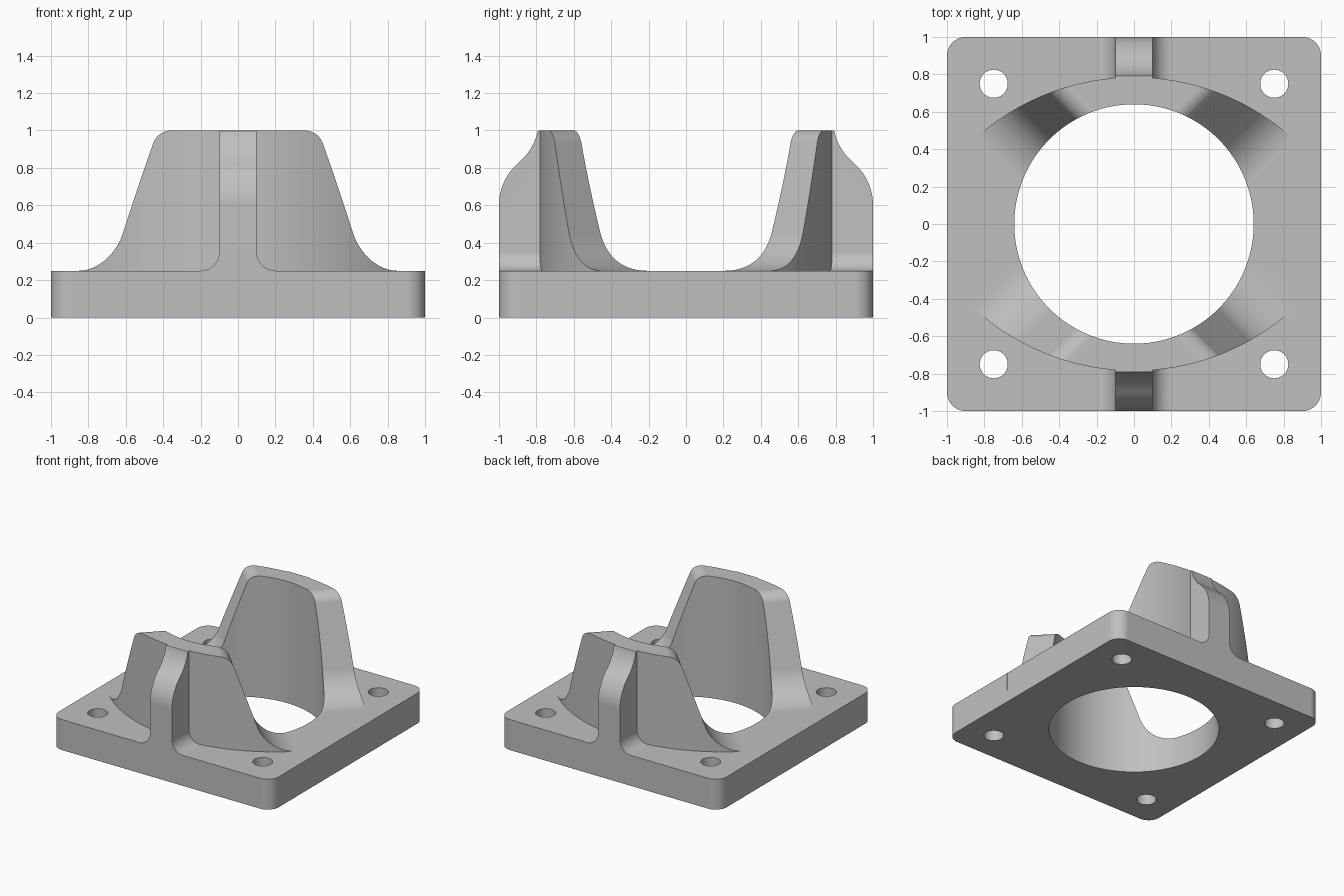
import bpy, bmesh
from math import pi, sin, cos, tan, radians, sqrt
from mathutils import Vector, Matrix

if "Cube" in bpy.data.objects:
    bpy.data.objects.remove(bpy.data.objects["Cube"])

X, Y, Z = Vector((1, 0, 0)), Vector((0, 1, 0)), Vector((0, 0, 1))

grey = bpy.data.materials.new("light grey")
grey.use_nodes = True
colour = (0.53, 0.53, 0.53, 1)
grey.diffuse_color = colour
grey.node_tree.nodes["Principled BSDF"].inputs["Base Color"].default_value = colour


def arc(cx, cy, r, start, end, n):
    """Points on an arc, angles in degrees."""
    steps = [radians(start + (end - start) * i / n) for i in range(n + 1)]
    return [(cx + r * cos(a), cy + r * sin(a)) for a in steps]


def rounded(corners, n=14):
    """Outline from (x, y, radius) corners, each rounded by its radius."""
    out = []
    for i, (x, y, r) in enumerate(corners):
        p = Vector((x, y))
        if not r:
            out.append(p)
            continue
        a = (Vector(corners[i - 1][:2]) - p).normalized()
        b = (Vector(corners[(i + 1) % len(corners)][:2]) - p).normalized()
        half = a.angle(b) / 2
        centre = p + (a + b).normalized() * r / sin(half)
        va = p + a * r / tan(half) - centre
        vb = p + b * r / tan(half) - centre
        turn = va.angle(vb)
        for k in range(n + 1):
            t = k / n
            out.append(centre + (va * sin((1 - t) * turn) + vb * sin(t * turn)) / sin(turn))
    return out


def prism(name, outline, u, v, start, end, spin=0):
    """Outline in the u, v plane, extruded between two 3D offsets."""
    bm = bmesh.new()
    face = bm.faces.new([bm.verts.new(u * p[0] + v * p[1] + start) for p in outline])
    bmesh.ops.remove_doubles(bm, verts=bm.verts[:], dist=1e-5)
    res = bmesh.ops.extrude_face_region(bm, geom=bm.faces[:])
    new = [g for g in res["geom"] if isinstance(g, bmesh.types.BMVert)]
    bmesh.ops.translate(bm, verts=new, vec=end - start)
    bmesh.ops.recalc_face_normals(bm, faces=bm.faces[:])
    bm.transform(Matrix.Rotation(spin, 4, 'Z'))
    mesh = bpy.data.meshes.new(name)
    bm.to_mesh(mesh)
    bm.free()
    mesh.materials.append(grey)
    ob = bpy.data.objects.new(name, mesh)
    bpy.context.collection.objects.link(ob)
    return ob


def combine(target, other, operation):
    """Apply a boolean and discard the other solid."""
    bpy.context.view_layer.objects.active = target
    mod = target.modifiers.new("boolean", 'BOOLEAN')
    mod.operation, mod.solver, mod.object = operation, 'EXACT', other
    bpy.ops.object.modifier_apply(modifier=mod.name)
    bpy.data.objects.remove(other)


def cylinder(name, x, y, r, z0, z1, n, spin=0):
    return prism(name, arc(x, y, r, 0, 360, n)[:-1], X, Y, Z * z0, Z * z1, spin)


# Square plate with rounded corners
plate = [(1, 1, .1), (-1, 1, .1), (-1, -1, .1), (1, -1, .1)]
body = prism("flanged_bearing_base", rounded(plate), X, Y, Z * 0, Z * .25)

# Sloping flank outline: rounded shoulder above, wide fillet at the foot
flank = rounded([(-1.5, .1, 0), (-1.5, 1, 0), (-.199, 1, .1), (.063, .25, .305),
                 (.5, .25, 0), (.5, .1, 0)], 20)
# Gusset outline from the side and its filleted section from the front
gusset_side = ([(.7, .1), (1, .1)] + arc(.7, .6, .3, 0, 50, 14)
               + arc(1.086, 1.06, .3, 230, 192, 10)[1:] + [(.785, 1), (.7, 1)])
gusset_section = rounded([(-.2, .1, 0), (-.2, .25, 0), (-.1, .25, .1), (-.1, 1.1, 0),
                          (.1, 1.1, 0), (.1, .25, .1), (.2, .25, 0), (.2, .1, 0)])

for side, spin in (("back", 0), ("front", pi)):
    # Curved wall, trimmed by a diagonal flank on each side
    wall = cylinder(side + "_wall", 0, -.48, 1.265, .1, 1, 240, spin)
    for s in (1, -1):
        across = Vector((s, -1, 0)) / sqrt(2)
        along = Vector((s, 1, 0)) / sqrt(2)
        trim = prism("flank", flank, across, Z, along * -3, along * 3, spin)
        combine(wall, trim, 'INTERSECT')
    # Gusset behind the wall
    gusset = prism(side + "_gusset", gusset_side, Y, Z, X * -.4, X * .4, spin)
    section = prism("section", gusset_section, X, Z, Y * .5, Y * 1.2, spin)
    combine(gusset, section, 'INTERSECT')
    combine(wall, gusset, 'UNION')
    combine(body, wall, 'UNION')

# Central bore and four bolt holes
combine(body, cylinder("bore", 0, 0, .64, -.5, 1.5, 128), 'DIFFERENCE')
for x in (-.75, .75):
    for y in (-.75, .75):
        combine(body, cylinder("bolt_hole", x, y, .075, -.5, .5, 40), 'DIFFERENCE')

# Smooth curved faces, crisp edges
bpy.ops.object.select_all(action='DESELECT')
body.select_set(True)
bpy.context.view_layer.objects.active = body
bpy.ops.object.shade_smooth_by_angle(angle=radians(25))
normals = body.modifiers.new("weighted normals", 'WEIGHTED_NORMAL')
normals.keep_sharp = True
